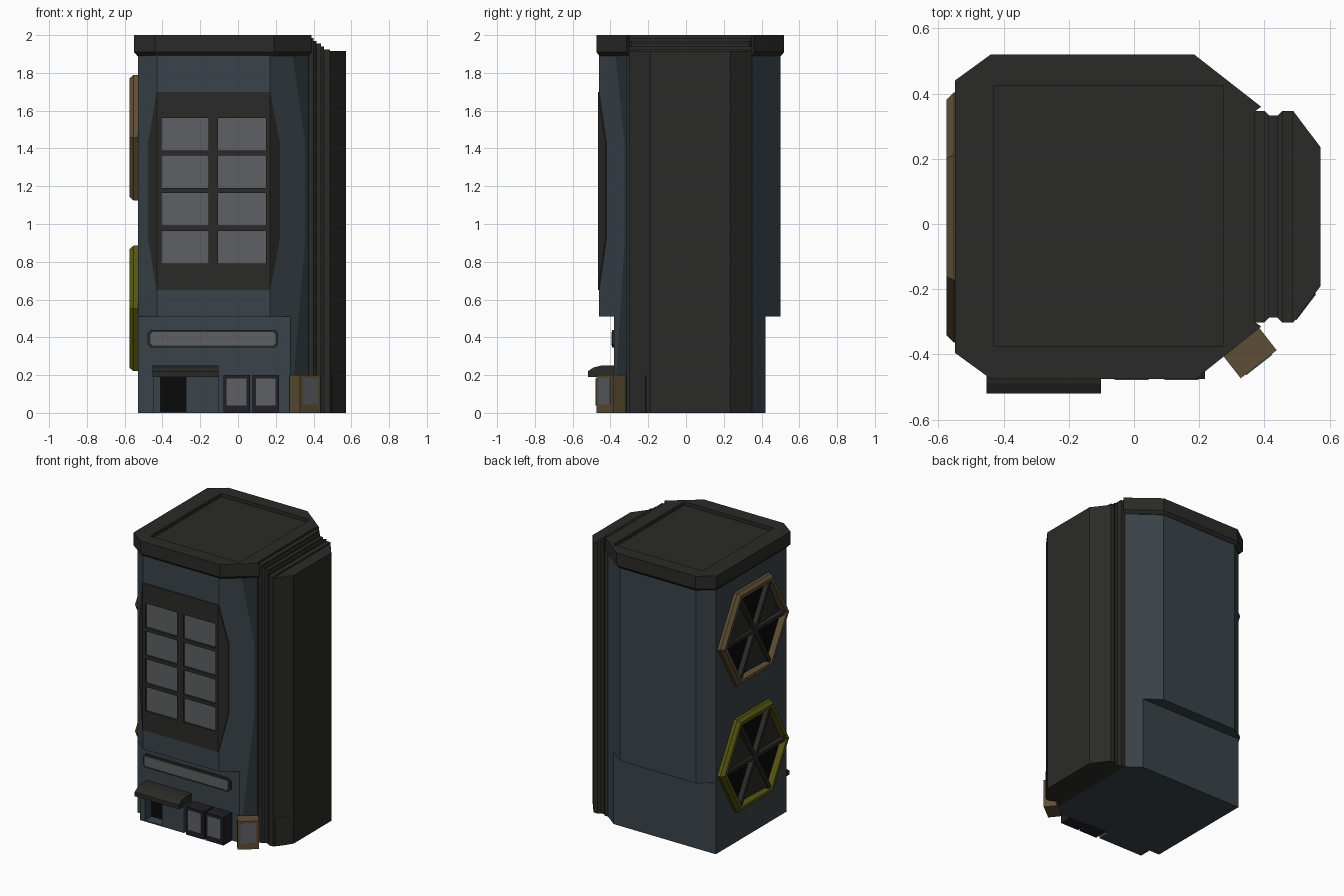
import bpy, bmesh
from math import cos, sin, pi, radians
from mathutils import Matrix, Vector

if "Cube" in bpy.data.objects:
    bpy.data.objects.remove(bpy.data.objects["Cube"])


def material(name, r, g, b):
    m = bpy.data.materials.new(name)
    m.diffuse_color = (r, g, b, 1)
    m.use_nodes = True
    m.node_tree.nodes["Principled BSDF"].inputs["Base Color"].default_value = m.diffuse_color
    return m


BLUE = material("blue_wall", .042, .056, .068)
NAVY = material("dark_blue", .024, .032, .038)
DARK = material("dark_trim", .023, .023, .021)
GLASS = material("grey_glass", .11, .115, .125)
BROWN = material("brown", .11, .075, .035)
YELLOW = material("yellow", .09, .09, .006)
BLACK = material("black", .003, .003, .003)
FRAME = material("shop_frame", .014, .013, .02)


def loft(bm, rings):
    """Closed solid through rings with equal point counts."""
    vs = [[bm.verts.new(p) for p in r] for r in rings]
    n = len(rings[0])
    for a, b in zip(vs, vs[1:]):
        for i in range(n):
            bm.faces.new((a[i], a[(i + 1) % n], b[(i + 1) % n], b[i]))
    bm.faces.new(vs[0])
    bm.faces.new(vs[-1])


def finish(name, bm, mat):
    bmesh.ops.remove_doubles(bm, verts=bm.verts, dist=1e-5)
    bmesh.ops.recalc_face_normals(bm, faces=bm.faces)
    me = bpy.data.meshes.new(name)
    bm.to_mesh(me)
    bm.free()
    ob = bpy.data.objects.new(name, me)
    bpy.context.collection.objects.link(ob)
    if mat:
        me.materials.append(mat)
    return ob


def solid(name, rings, mat):
    bm = bmesh.new()
    loft(bm, rings)
    return finish(name, bm, mat)


def at_z(pts, z):
    return [(x, y, z) for x, y in pts]


def prism(name, pts, z0, z1, mat):
    return solid(name, [at_z(pts, z0), at_z(pts, z1)], mat)


def rect(x0, x1, y0, y1):
    return [(x0, y0), (x1, y0), (x1, y1), (x0, y1)]


def box(name, x0, x1, y0, y1, z0, z1, mat):
    return prism(name, rect(x0, x1, y0, y1), z0, z1, mat)


def cut(ob, cutter):
    mod = ob.modifiers.new("openings", "BOOLEAN")
    mod.object, mod.operation, mod.solver = cutter, "DIFFERENCE", "EXACT"
    bpy.context.view_layer.objects.active = ob
    bpy.ops.object.modifier_apply(modifier=mod.name)


# Tower: upper floors overhang the lower block front and back
upper = [(-.53, -.38), (-.43, -.46), (.17, -.46), (.37, -.31),
         (.37, .35), (.17, .50), (-.43, .50), (-.53, .42)]
lower = [(-.53, -.38), (.277, -.38), (.37, -.31), (.37, .35), (.277, .42), (-.53, .42)]
tower = prism("upper_tower", upper, .51, 1.90, BLUE)
prism("lower_tower", lower, 0, .51, BLUE)

# Roof cap with bevelled underside and sunken roof
cap = [(-.55, -.395), (-.44, -.475), (.19, -.475), (.39, -.315), (.37, -.30),
       (.37, .345), (.39, .36), (.185, .52), (-.44, .52), (-.55, .44)]
under = [(x * .965 - .002, y * .965 + .001) for x, y in cap]
sunk = [(-.43 if x < 0 else .275, -.375 if y < 0 else .425) for x, y in cap]
solid("roof_cap", [at_z(under, 1.89), at_z(cap, 1.91), at_z(cap, 2.0),
                   at_z(sunk, 2.0), at_z(sunk, 1.975)], DARK)

# Stepped side bay
bm = bmesh.new()
for x0, x1, h0, h1, top in [(.36, .40, .325, .325, 1.985), (.40, .415, .325, .31, 1.97),
                            (.415, .44, .31, .31, 1.955), (.44, .455, .31, .325, 1.94),
                            (.455, .488, .325, .325, 1.925), (.488, .573, .325, .2125, 1.915)]:
    c = .0225
    pts = [(x0, c - h0), (x1, c - h1), (x1, c + h1), (x0, c + h0)]
    loft(bm, [at_z(pts, 0), at_z(pts, top)])
me_bay = finish("side_bay", bm, DARK)

# Service door on the bay's front chamfer
d0, d1 = Vector((.495, -.293)), Vector((.556, -.2125))
n = Vector((.8, -.6)) * .004
prism("service_door", [d0 - n, d1 - n, d1 + n, d0 + n], 0, .2, DARK)

# Dark tapered strip on the front right chamfer
strip = [(.372, 0), (.372, 1.89), (.29, 1.89), (.355, 1.43), (.355, .90), (.28, 0)]
solid("corner_strip", [[(x, -.46 + (x - .17) * .75 + o, z) for x, z in strip]
                       for o in (-.004, .006)], NAVY)

# Large window panel wrapping onto both front chamfers
bm = bmesh.new()
front = [bm.verts.new(p) for p in [(-.43, -.466, .65), (.17, -.466, .65),
                                   (.17, -.466, 1.70), (-.43, -.466, 1.70)]]
for wing in ((0, 3, -.477, -.428), (1, 2, .222, -.427)):
    lo, hi, x, y = wing
    bm.faces.new((front[lo], bm.verts.new((x, y, .92)), bm.verts.new((x, y, 1.43)), front[hi]))
bm.faces.new(front)
geo = bmesh.ops.extrude_face_region(bm, geom=bm.faces[:])
bmesh.ops.translate(bm, vec=(0, .012, 0),
                    verts=[v for v in geo["geom"] if isinstance(v, bmesh.types.BMVert)])
bottom_ok = bm.faces[:]
panel = finish("window_panel", bm, DARK)

# Eight recessed panes
cutter_bm = bmesh.new()
for x0, x1 in ((-.405, -.155), (-.105, .148)):
    for r in range(4):
        z0 = .792 + r * .199
        r0 = rect(x0, x1, -.50, -.448)
        loft(cutter_bm, [at_z(r0, z0), at_z(r0, z0 + .172)])
        box("window_pane", x0, x1, -.454, -.44, z0, z0 + .172, GLASS)
cutter = finish("window_cutter", cutter_bm, None)
cutter.hide_render = True
cut(tower, cutter)
cut(panel, cutter)
bpy.data.objects.remove(cutter)


# Blank sign board with clipped corners
def clipped(x0, x1, z0, z1, c, y):
    return [(x, y, z) for x, z in [(x0 + c, z0), (x1 - c, z0), (x1, z0 + c), (x1, z1 - c),
                                   (x1 - c, z1), (x0 + c, z1), (x0, z1 - c), (x0, z0 + c)]]


solid("sign_frame", [clipped(-.478, .213, .345, .44, .018, y) for y in (-.37, -.392)], DARK)
solid("sign_face", [clipped(-.463, .198, .358, .427, .01, y) for y in (-.37, -.395)], GLASS)

# Entrance porch with a dark doorway and curved canopy
box("porch_left", -.45, -.41, -.465, -.37, 0, .2, BLUE)
box("porch_right", -.275, -.1, -.465, -.37, 0, .2, BLUE)
box("porch_step", -.41, -.275, -.465, -.37, 0, .008, BLUE)
box("doorway", -.41, -.275, -.39, -.37, .008, .19, BLACK)
canopy = [(-.37, .19), (-.52, .19), (-.52, .22), (-.49, .24), (-.45, .25), (-.37, .25)]
solid("canopy", [[(x, y, z) for y, z in canopy] for x in (-.453, -.102)], DARK)

# Shop windows
for x0 in (-.078, .076):
    x1 = x0 + .142
    box("shop_window_frame", x0, x1, -.475, -.37, 0, .2, FRAME)
    box("shop_window_glass", x0 + .018, x1 - .02, -.479, -.46, .04, .182, GLASS)

# Corner booth turned to the front right
turn = Matrix.Translation((.355, -.395, 0)) @ Matrix.Rotation(radians(38), 4, "Z")
for ob in (box("booth", -.07, .07, -.045, .045, 0, .2, BROWN),
           box("booth_glass", -.05, .05, -.048, -.03, .045, .185, GLASS)):
    ob.data.transform(turn)

# Two hexagonal wall fans
for name, zc, mat in (("upper_fan", 1.457, BROWN), ("lower_fan", .553, YELLOW)):
    def hexa(r, x):
        return [(x, .02 + r * cos(k * pi / 3), zc + r * sin(k * pi / 3)) for k in range(6)]
    solid(name + "_ring", [hexa(.384, -.525), hexa(.384, -.553), hexa(.362, -.575),
                           hexa(.335, -.575), hexa(.318, -.535)], mat)
    solid(name + "_back", [hexa(.319, -.53), hexa(.319, -.538)], BLACK)
    # Ridged spokes and sloping blades
    bm, blades = bmesh.new(), bmesh.new()
    for k in range(6):
        u = Vector((0, cos(k * pi / 3), sin(k * pi / 3)))
        v = Vector((0, -u.z, u.y))
        c = Vector((0, .02, zc))
        loft(bm, [[c + u * r + v * w + Vector((x, 0, 0)) for w, x in
                   ((-.024, -.535), (-.012, -.566), (.012, -.566), (.024, -.535))]
                  for r in (0, .325)])
        if k % 2 == 0:
            a, b = hexa(.31, -.558)[k], hexa(.31, -.542)[(k + 1) % 6]
            mid = (-.55, .02, zc)
            tri = [Vector(p) for p in (mid, a, b)]
            loft(blades, [tri, [p + Vector((.004, 0, 0)) for p in tri]])
    finish(name + "_spokes", bm, DARK)
    finish(name + "_blades", blades, DARK)
